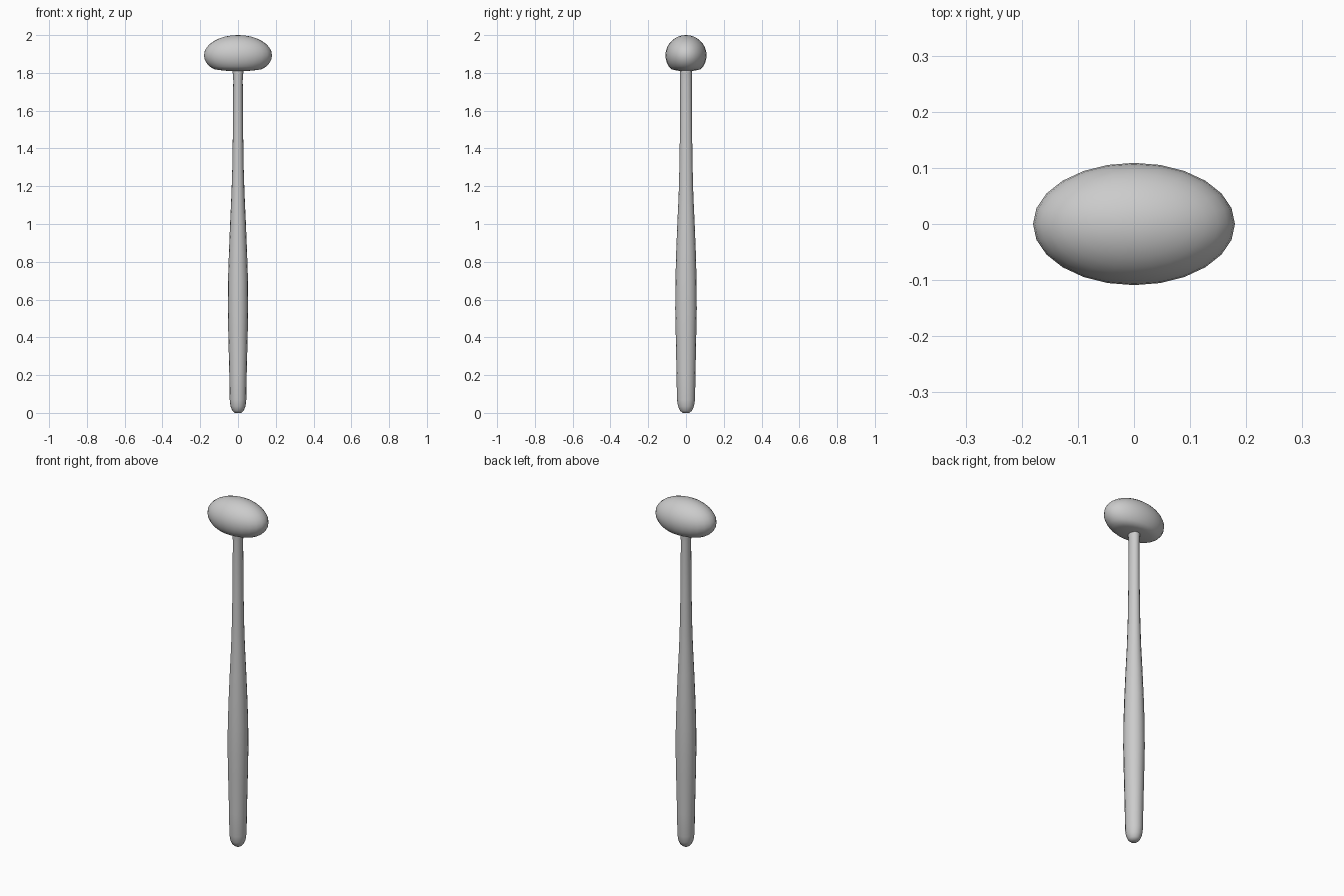
import bpy, bmesh, math

if "Cube" in bpy.data.objects:
    bpy.data.objects.remove(bpy.data.objects["Cube"])

SIDES = 16


def finish(bm, name):
    bmesh.ops.recalc_face_normals(bm, faces=bm.faces)
    mesh = bpy.data.meshes.new(name)
    bm.to_mesh(mesh)
    bm.free()
    for poly in mesh.polygons:
        poly.use_smooth = True
    obj = bpy.data.objects.new(name, mesh)
    bpy.context.collection.objects.link(obj)
    return obj


# Handle: oval rings (height, x radius, y radius) from butt to neck
rings = [
    (0.0, 0.018, 0.018), (0.012, 0.030, 0.032), (0.035, 0.040, 0.042),
    (0.07, 0.044, 0.048), (0.20, 0.046, 0.050), (0.40, 0.051, 0.054),
    (0.55, 0.054, 0.057), (0.70, 0.053, 0.056), (0.85, 0.048, 0.052),
    (1.00, 0.042, 0.046), (1.15, 0.035, 0.039), (1.30, 0.030, 0.035),
    (1.50, 0.027, 0.032), (1.76, 0.025, 0.031), (1.80, 0.028, 0.032),
    (1.84, 0.034, 0.035),
]
bm = bmesh.new()
loops = []
for z, rx, ry in rings:
    angles = [2 * math.pi * i / SIDES for i in range(SIDES)]
    loops.append([bm.verts.new((rx * math.cos(a), ry * math.sin(a), z)) for a in angles])
for low, high in zip(loops, loops[1:]):
    for i in range(SIDES):
        j = (i + 1) % SIDES
        bm.faces.new((low[i], low[j], high[j], high[i]))
bm.faces.new(loops[0][::-1])
bm.faces.new(loops[-1])
finish(bm, "handle")

# Head: stretched ball with a flattened underside
bm = bmesh.new()
bmesh.ops.create_uvsphere(bm, u_segments=24, v_segments=16, radius=1)
for v in bm.verts:
    x, y, z = v.co
    z *= 0.107
    if z < -0.072:
        z = -0.072 - (z + 0.072) * -0.35
    v.co = (0.18 * x, 0.109 * y, 1.893 + z)
finish(bm, "head")
